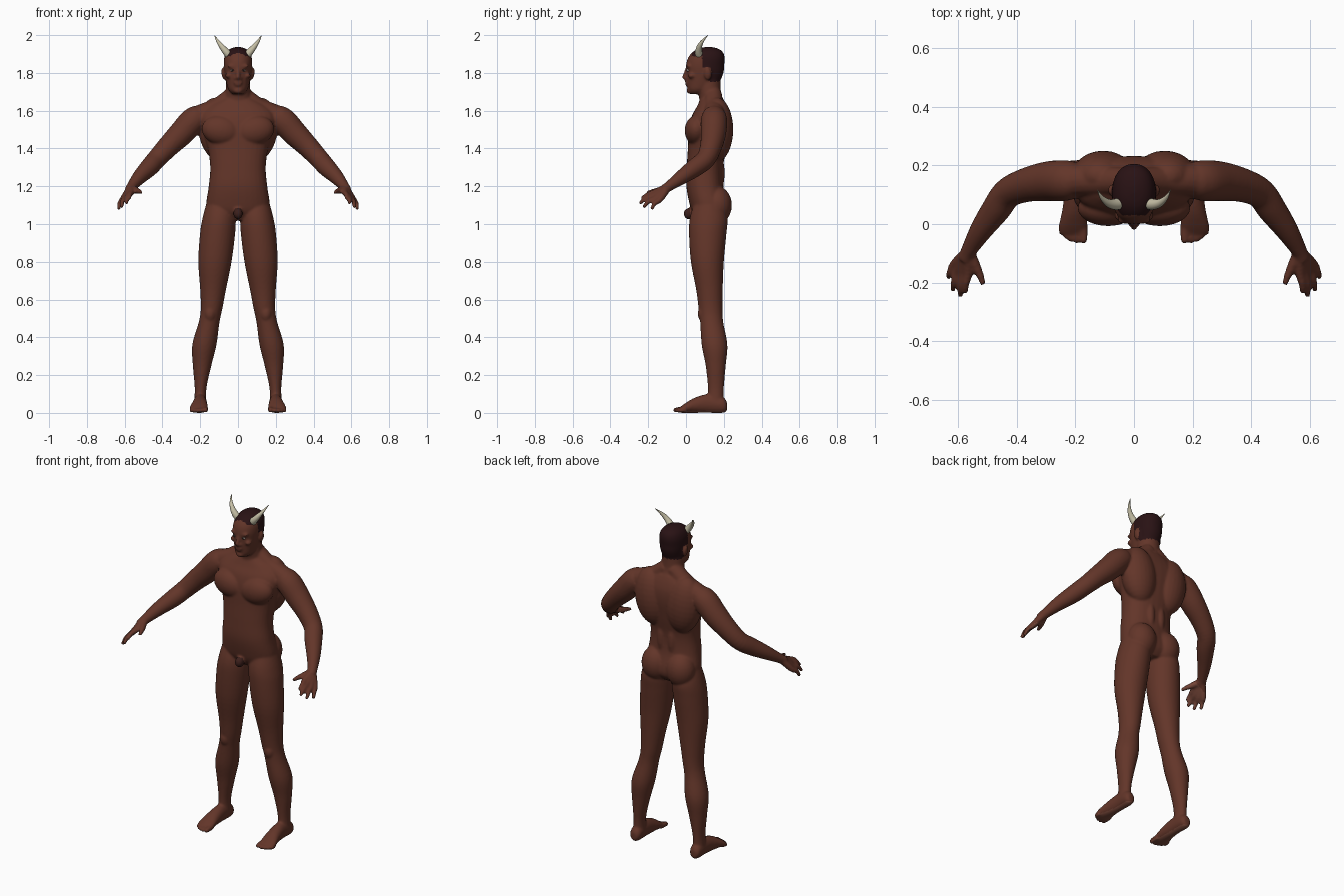
import bpy, bmesh, math
from mathutils import Vector, Matrix

cube = bpy.data.objects.get("Cube")
if cube:
    bpy.data.objects.remove(cube)


def material(name, rgb):
    m = bpy.data.materials.new(name)
    m.use_nodes = True
    m.diffuse_color = (*rgb, 1)
    bsdf = next(n for n in m.node_tree.nodes if n.type == 'BSDF_PRINCIPLED')
    bsdf.inputs["Base Color"].default_value = (*rgb, 1)
    bsdf.inputs["Roughness"].default_value = 0.7
    return m


SKIN = material("brown skin", (0.125, 0.036, 0.022))
HAIR = material("dark hair", (0.022, 0.006, 0.007))
PALM = material("pale palm skin", (0.19, 0.065, 0.042))
SHADE = material("deep brown skin", (0.045, 0.014, 0.011))
IVORY = material("ivory horn", (0.56, 0.52, 0.38))
EYE = material("eye white", (0.32, 0.27, 0.23))
IRIS = material("dark iris", (0.02, 0.01, 0.008))


def resample(rows, steps=5):
    """Catmull-Rom interpolation of rows of numbers."""
    out = []
    for i in range(len(rows) - 1):
        a, b, c, d = (rows[min(max(i + k, 0), len(rows) - 1)] for k in (-1, 0, 1, 2))
        for s in range(steps):
            t = s / steps
            out.append([0.5 * (2*q + (r - p)*t + (2*p - 5*q + 4*r - w)*t*t
                               + (3*q - p - 3*r + w)*t**3)
                        for p, q, r, w in zip(a, b, c, d)])
    return out + [list(rows[-1])]


def skin_rings(bm, rings):
    loops = [[bm.verts.new(p) for p in ring] for ring in rings]
    n = len(loops[0])
    for a, b in zip(loops, loops[1:]):
        for i in range(n):
            bm.faces.new((a[i], a[(i + 1) % n], b[(i + 1) % n], b[i]))
    bm.faces.new(loops[0][::-1])
    bm.faces.new(loops[-1])


def stack(bm, rows, axis='z', power=2.0, sides=(1,), n=32):
    """Rows: position on axis, centre x, other centre, two radii."""
    for s in sides:
        rings = []
        for h, cx, cy, rx, ry in resample(rows):
            ring = []
            for k in range(n):
                c, d = math.cos(math.tau * k / n), math.sin(math.tau * k / n)
                u = cx + rx * math.copysign(abs(c) ** (2 / power), c)
                v = cy + ry * math.copysign(abs(d) ** (2 / power), d)
                ring.append((s * u, v, h) if axis == 'z' else (s * u, h, v))
            rings.append(ring)
        skin_rings(bm, rings)


def tube(bm, rows, sides=(1, -1), n=16):
    """Rows: x, y, z, radius."""
    pts = resample(rows)
    for s in sides:
        rings = []
        for i, p in enumerate(pts):
            a, b = pts[max(i - 1, 0)], pts[min(i + 1, len(pts) - 1)]
            turn = Vector((0, 0, 1)).rotation_difference(Vector(b[:3]) - Vector(a[:3]))
            ring = []
            for k in range(n):
                t = math.tau * k / n
                q = Vector(p[:3]) + turn @ Vector((math.cos(t), math.sin(t), 0)) * p[3]
                ring.append((s * q.x, q.y, q.z))
            rings.append(ring)
        skin_rings(bm, rings)


def ball(bm, centre, radii, sides=(1, -1), tilt=0.0):
    for s in sides:
        m = (Matrix.Translation((s * centre[0], centre[1], centre[2]))
             @ Matrix.Rotation(s * tilt, 4, 'Y') @ Matrix.Diagonal((*radii, 1)))
        bmesh.ops.create_uvsphere(bm, u_segments=24, v_segments=16, radius=1, matrix=m)


def finish(name, bm, mats):
    bmesh.ops.recalc_face_normals(bm, faces=bm.faces[:])
    me = bpy.data.meshes.new(name)
    bm.to_mesh(me)
    bm.free()
    for m in mats:
        me.materials.append(m)
    me.polygons.foreach_set("use_smooth", [True] * len(me.polygons))
    ob = bpy.data.objects.new(name, me)
    bpy.context.scene.collection.objects.link(ob)
    return ob


BOTH = (1, -1)
bm = bmesh.new()

# Torso
stack(bm, [(1.02, 0, .125, .06, .06), (1.06, 0, .125, .16, .09), (1.11, 0, .118, .168, .1),
           (1.2, 0, .1, .155, .098), (1.3, 0, .1, .147, .096), (1.4, 0, .112, .16, .102),
           (1.5, 0, .122, .19, .108), (1.57, 0, .13, .2, .1), (1.62, 0, .137, .16, .08),
           (1.66, 0, .137, .09, .062)], power=2.3)
ball(bm, (.088, .055, 1.495), (.105, .062, .078), tilt=-.2)      # chest muscles
ball(bm, (.105, .165, 1.5), (.105, .085, .17), tilt=.12)         # back muscles
ball(bm, (.082, .163, 1.1), (.085, .08, .1))                     # buttocks
ball(bm, (.035, .15, 1.27), (.035, .055, .13))                   # lower back
ball(bm, (0, .015, 1.055), (.025, .028, .03), sides=(1,))        # groin

# Neck and shoulders
stack(bm, [(1.6, 0, .14, .085, .07), (1.65, 0, .135, .074, .064),
           (1.7, 0, .125, .066, .06), (1.77, 0, .12, .062, .062)])
tube(bm, [(.02, .145, 1.69, .045), (.1, .147, 1.62, .052), (.17, .15, 1.588, .055),
          (.24, .148, 1.555, .06)])
ball(bm, (.238, .147, 1.55), (.06, .068, .08), tilt=-.5)

# Head with facial features
stack(bm, [(1.688, 0, .06, .028, .035), (1.71, 0, .07, .05, .06), (1.75, 0, .09, .062, .085),
           (1.8, 0, .1, .071, .098), (1.84, 0, .101, .075, .101), (1.88, 0, .108, .073, .097),
           (1.91, 0, .115, .061, .08), (1.928, 0, .118, .04, .053),
           (1.937, 0, .12, .012, .016)], power=2.2)
tube(bm, [(0, .008, 1.828, .009), (0, -.002, 1.8, .01), (0, -.009, 1.778, .012)], sides=(1,))
ball(bm, (0, -.008, 1.776), (.012, .013, .011), sides=(1,))
ball(bm, (.012, .003, 1.771), (.01, .011, .009))
ball(bm, (.03, .013, 1.834), (.028, .013, .009), tilt=-.15)
ball(bm, (0, .006, 1.749), (.025, .012, .007), sides=(1,))
ball(bm, (0, .008, 1.737), (.021, .012, .007), sides=(1,))
ball(bm, (0, .02, 1.706), (.026, .017, .017), sides=(1,))
ball(bm, (.05, .03, 1.785), (.017, .02, .014))
ball(bm, (.078, .115, 1.795), (.009, .019, .032), tilt=.15)

# Arms
tube(bm, [(.2, .15, 1.57, .062), (.24, .148, 1.545, .07), (.3, .145, 1.48, .067),
          (.37, .132, 1.41, .058), (.43, .105, 1.345, .052), (.47, .05, 1.3, .049),
          (.52, -.02, 1.25, .039), (.562, -.09, 1.2, .027), (.575, -.12, 1.18, .026)], n=24)

# Hands: knuckle, bend and tip of each finger
fingers = [((.565, -.165, 1.168), (.573, -.205, 1.155), (.575, -.235, 1.133)),
           ((.582, -.168, 1.152), (.59, -.212, 1.137), (.59, -.245, 1.108)),
           ((.599, -.158, 1.138), (.612, -.197, 1.12), (.616, -.225, 1.088)),
           ((.611, -.137, 1.13), (.626, -.165, 1.11), (.632, -.182, 1.077))]
for knuckle, bend, tip in fingers:
    tube(bm, [(.567, -.098, 1.193, .022), (*knuckle, .0165), (*bend, .0125), (*tip, .0095)])
tube(bm, [(.56, -.1, 1.19, .02), (.538, -.145, 1.178, .017), (.522, -.18, 1.172, .0125),
          (.514, -.207, 1.166, .0095)])

# Legs
stack(bm, [(1.1, .095, .12, .075, .08), (1.03, .1, .12, .088, .1), (.95, .108, .115, .093, .099),
           (.8, .122, .113, .088, .087), (.65, .132, .124, .068, .07), (.55, .14, .13, .057, .063),
           (.48, .153, .136, .055, .061), (.36, .178, .151, .064, .068), (.25, .19, .157, .049, .053),
           (.13, .198, .158, .031, .042), (.04, .2, .155, .034, .043)], sides=BOTH)
ball(bm, (.148, .09, .525), (.03, .028, .042))

# Feet and toes
stack(bm, [(.217, .2, .034, .018, .022), (.195, .2, .042, .033, .042), (.12, .2, .05, .035, .05),
           (.05, .203, .041, .041, .041), (0, .207, .027, .048, .027),
           (-.03, .208, .016, .047, .016)], axis='y', sides=BOTH)
for x, y, r in [(.172, -.055, .015), (.195, -.057, .0125), (.214, -.052, .012),
                (.231, -.043, .0115), (.246, -.03, .011)]:
    tube(bm, [(x, 0, r + .004, r), (x, y * .6, r + .003, r), (x, y, r, r * .85)])
    ball(bm, (x, y, r), (r * .85, r * .8, r * .85))

# Fuse the parts into one smooth skin
body = finish("body", bm, [SKIN, HAIR, PALM, SHADE])
remesh = body.modifiers.new("fuse", 'REMESH')
remesh.mode = 'VOXEL'
remesh.voxel_size = 0.0065
remesh.use_smooth_shade = True
relax = body.modifiers.new("relax", 'SMOOTH')
relax.factor = 0.5
relax.iterations = 5
fused = bpy.data.meshes.new_from_object(body.evaluated_get(bpy.context.evaluated_depsgraph_get()))
body.modifiers.clear()
body.data = fused
fused.materials.clear()
for m in (SKIN, HAIR, PALM, SHADE):
    fused.materials.append(m)

# Colour hair, palms, soles and groin by position and direction
palm_dir = Vector((-.4, .5, -.75))
for f in fused.polygons:
    x, y, z = f.center
    x = abs(x)
    facing = Vector((math.copysign(f.normal.x, f.normal.x * f.center.x), f.normal.y, f.normal.z))
    f.use_smooth = True
    f.material_index = 0
    ear = x > .073 and z < 1.83 and y < .137
    if ((z > 1.888 and y > .03) or (z > 1.815 and y > .085) or (z > 1.755 and y > .118)) and not ear:
        f.material_index = 1
    elif z < .012 and f.normal.z < -.5:
        f.material_index = 2
    elif x > .5 and y < -.11 and facing.dot(palm_dir) > .45:
        f.material_index = 2
    elif x < .024 and y < .02 and 1.025 < z < 1.085:
        f.material_index = 3

# Eyes
bm = bmesh.new()
ball(bm, (.029, .014, 1.814), (.012, .012, .007))
finish("eyes", bm, [EYE])
bm = bmesh.new()
ball(bm, (.029, .004, 1.814), (.005, .003, .005))
finish("irises", bm, [IRIS])

# Horns
bm = bmesh.new()
tube(bm, [(.04, .075, 1.885, .022), (.062, .067, 1.91, .019), (.088, .072, 1.942, .0135),
          (.11, .091, 1.973, .007), (.125, .117, 2.0, .0008)], n=20)
finish("horns", bm, [IVORY])
